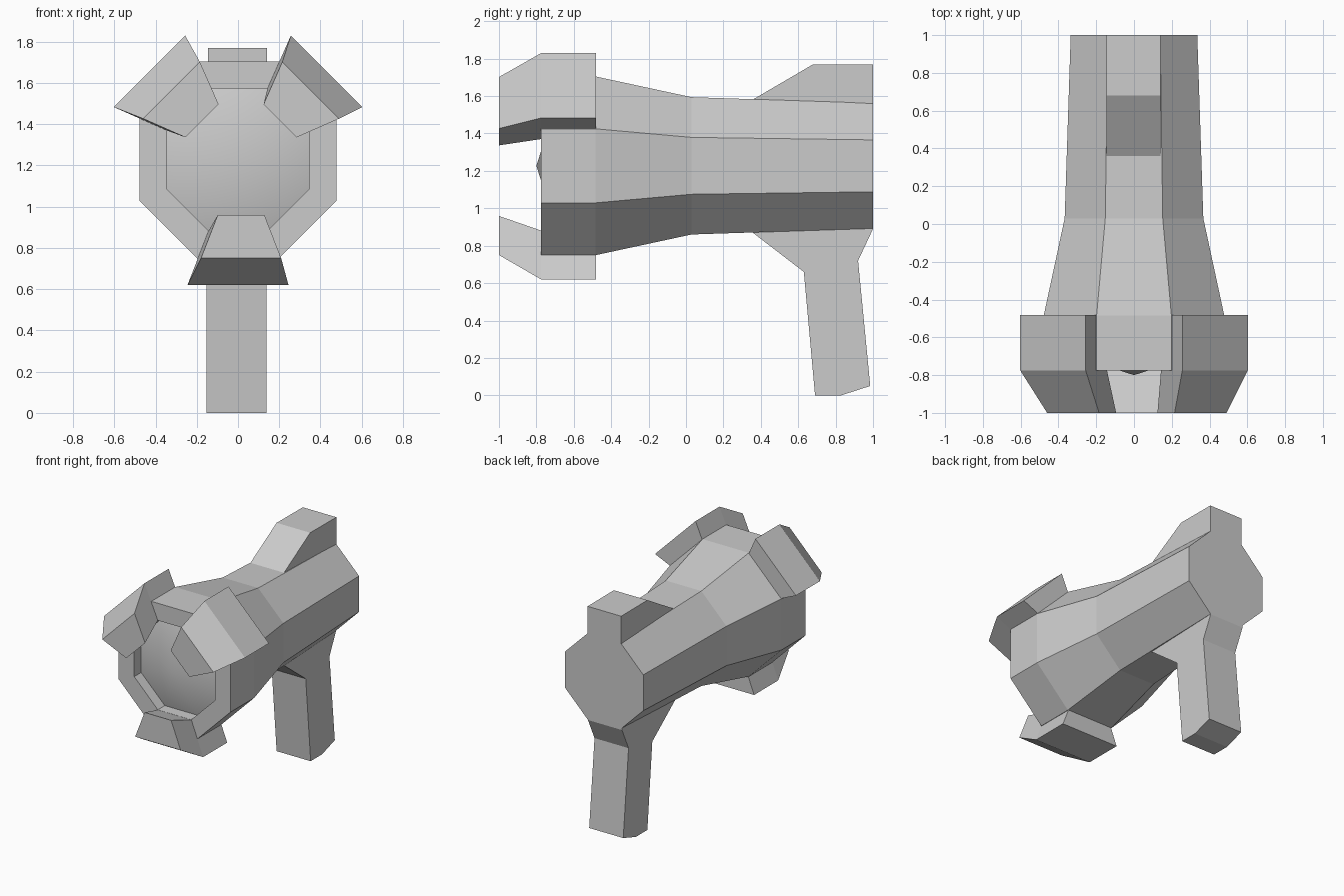
import bpy, bmesh
from math import cos, sin, pi, radians
from mathutils import Matrix, Vector

if "Cube" in bpy.data.objects:
    bpy.data.objects.remove(bpy.data.objects["Cube"])

CZ = 1.227  # height of the barrel axis


def finish(name, bm):
    bmesh.ops.recalc_face_normals(bm, faces=bm.faces[:])
    me = bpy.data.meshes.new(name)
    bm.to_mesh(me)
    bm.free()
    ob = bpy.data.objects.new(name, me)
    bpy.context.collection.objects.link(ob)
    return ob


def loft(name, rings, cap_start=True, cap_end=True):
    """Skin a list of equal-length point rings."""
    bm = bmesh.new()
    vs = [[bm.verts.new(p) for p in r] for r in rings]
    n = len(vs[0])
    for a, b in zip(vs, vs[1:]):
        for i in range(n):
            j = (i + 1) % n
            bm.faces.new((a[i], a[j], b[j], b[i]))
    if cap_start:
        bm.faces.new(vs[0])
    if cap_end:
        bm.faces.new(vs[-1])
    return finish(name, bm)


def octagon(y, apothem):
    r = apothem / cos(pi / 8)
    return [(r * cos(pi / 8 + i * pi / 4), y, CZ + r * sin(pi / 8 + i * pi / 4))
            for i in range(8)]


def slab(name, profile, x0, x1):
    """Side profile (y, z) extruded across x."""
    return loft(name, [[(x, y, z) for y, z in profile] for x in (x0, x1)])


# Flared eight-sided barrel with a recessed mouth
loft("barrel", [octagon(y, a) for y, a in (
    (1, .335), (.03, .367), (-.485, .478), (-.775, .478),
    (-.775, .345), (-.69, .345))], cap_end=False)

# Shallow domed lens in the mouth
bm = bmesh.new()
rim = [bm.verts.new(p) for p in octagon(-.69, .345)]
tip = bm.verts.new((0, -.8, CZ))
for i in range(8):
    bm.faces.new((rim[i], rim[(i + 1) % 8], tip))
lens = finish("lens", bm)
for p in lens.data.polygons:
    p.use_smooth = True

# Raised rear sight block and grip
slab("rear_sight", [(.355, 1.58), (.68, 1.77), (1, 1.768), (1, 1.45), (.355, 1.45)],
     -.146, .141)
slab("grip", [(.35, .875), (.63, .66), (.69, 0), (.83, 0), (.985, .05),
              (.92, .72), (1, .89), (1, 1.0), (.35, 1.0)], -.153, .138)


# Three prongs around the mouth, wider on the outside
def prong_ring(y, inner, outer, shift, rot):
    def half(d):
        return .113 + (d - .267) * .388
    pts = [(-half(inner), -inner), (half(inner), -inner),
           (half(outer), -outer), (-half(outer), -outer)]
    ring = [rot @ Vector((x, y, z)) for x, z in pts]
    return [v + Vector((shift, 0, CZ)) for v in ring]


for name, angle in (("lower", 0), ("upper_right", -135), ("upper_left", 135)):
    rot = Matrix.Rotation(radians(angle), 3, 'Y')
    loft(name + "_prong", [prong_ring(*s, rot) for s in (
        (-1, .268, .477, .015), (-.775, .346, .607, 0), (-.482, .42, .607, 0))])
